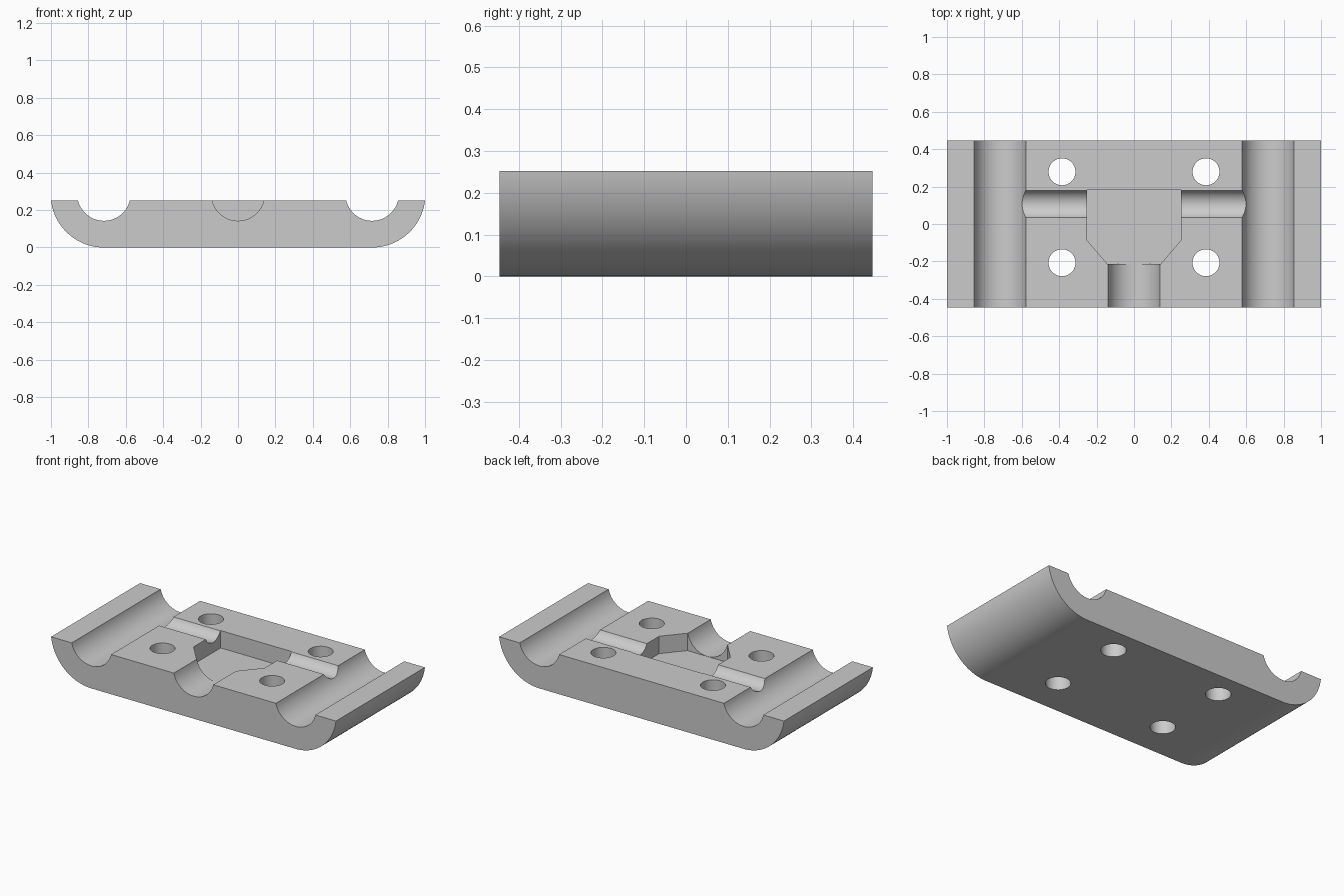
import bpy, bmesh, math
from mathutils import Matrix

cube = bpy.data.objects.get("Cube")
if cube:
    bpy.data.objects.remove(cube, do_unlink=True)

TOP = 0.252        # height of the block
HALF = 0.446       # half its depth
AXIS = 0.285       # height shared by the axes of all grooves
SIDE = 0.717       # x of the two long channels
BORE = 0.1425      # radius of the long channels and front groove
OUTER = AXIS       # radius of the rounded outer sides

grey = bpy.data.materials.new("plain_grey")
grey.use_nodes = True
colour = (0.6, 0.6, 0.6, 1)
grey.diffuse_color = colour
grey.node_tree.nodes["Principled BSDF"].inputs["Base Color"].default_value = colour


def add_object(name, bm):
    bmesh.ops.recalc_face_normals(bm, faces=bm.faces)
    mesh = bpy.data.meshes.new(name)
    bm.to_mesh(mesh)
    bm.free()
    mesh.materials.append(grey)
    ob = bpy.data.objects.new(name, mesh)
    bpy.context.collection.objects.link(ob)
    return ob


def prism(name, points, offset):
    """Extrude a closed outline along an offset."""
    bm = bmesh.new()
    face = bm.faces.new([bm.verts.new(p) for p in points])
    new = bmesh.ops.extrude_face_region(bm, geom=[face])["geom"]
    moved = [v for v in new if isinstance(v, bmesh.types.BMVert)]
    bmesh.ops.translate(bm, verts=moved, vec=offset)
    return add_object(name, bm)


def rod(name, radius, length, centre, axis, sides=64):
    """Cylinder along x, y or z."""
    turn = {"x": Matrix.Rotation(math.pi / 2, 4, "Y"),
            "y": Matrix.Rotation(math.pi / 2, 4, "X"),
            "z": Matrix.Identity(4)}[axis]
    bm = bmesh.new()
    bmesh.ops.create_cone(bm, cap_ends=True, segments=sides, radius1=radius,
                          radius2=radius, depth=length,
                          matrix=Matrix.Translation(centre) @ turn)
    return add_object(name, bm)


def cut(body, cutter):
    cutter.hide_render = True
    mod = body.modifiers.new("cut", "BOOLEAN")
    mod.operation = "DIFFERENCE"
    mod.solver = "EXACT"
    mod.object = cutter
    bpy.context.view_layer.objects.active = body
    bpy.ops.object.modifier_apply(modifier=mod.name)
    bpy.data.objects.remove(cutter, do_unlink=True)


# Block with rounded lower sides, swept from front to back
steps = 28
sweep = math.acos((AXIS - TOP) / OUTER)
arc = [(SIDE + OUTER * math.sin(sweep * i / steps),
        AXIS - OUTER * math.cos(sweep * i / steps)) for i in range(steps + 1)]
outline = arc + [(-x, z) for x, z in reversed(arc)]
body = prism("clamp_plate", [(x, -HALF, z) for x, z in outline], (0, 2 * HALF, 0))

# Long channels and four bolt holes, mirrored left and right
for s in (-1, 1):
    cut(body, rod("channel_cutter", BORE, 2, (s * SIDE, 0, AXIS), "y"))
    for y in (-0.207, 0.279):
        cut(body, rod("hole_cutter", 0.072, 1, (s * 0.385, y, 0), "z", 48))

# Central pocket with two chamfered front corners
floor = AXIS - BORE - 0.001
half_pocket = [(0.25, 0.183), (0.25, -0.088), (0.141, -0.215)]
pocket = half_pocket + [(-x, y) for x, y in reversed(half_pocket)]
cut(body, prism("pocket_cutter", [(x, y, floor) for x, y in pocket], (0, 0, 0.4)))

# Front groove into the pocket, and cross groove between the channels
cut(body, rod("front_groove_cutter", BORE, 0.6, (0, -0.42, AXIS), "y"))
cut(body, rod("cross_groove_cutter", 0.079, 2 * SIDE, (0, 0.107, AXIS), "x"))

# Smooth curved walls, crisp edges
bpy.ops.object.select_all(action="DESELECT")
body.select_set(True)
bpy.context.view_layer.objects.active = body
bpy.ops.object.shade_smooth_by_angle(angle=math.radians(25))
weighted = body.modifiers.new("even_flats", "WEIGHTED_NORMAL")
weighted.keep_sharp = True
